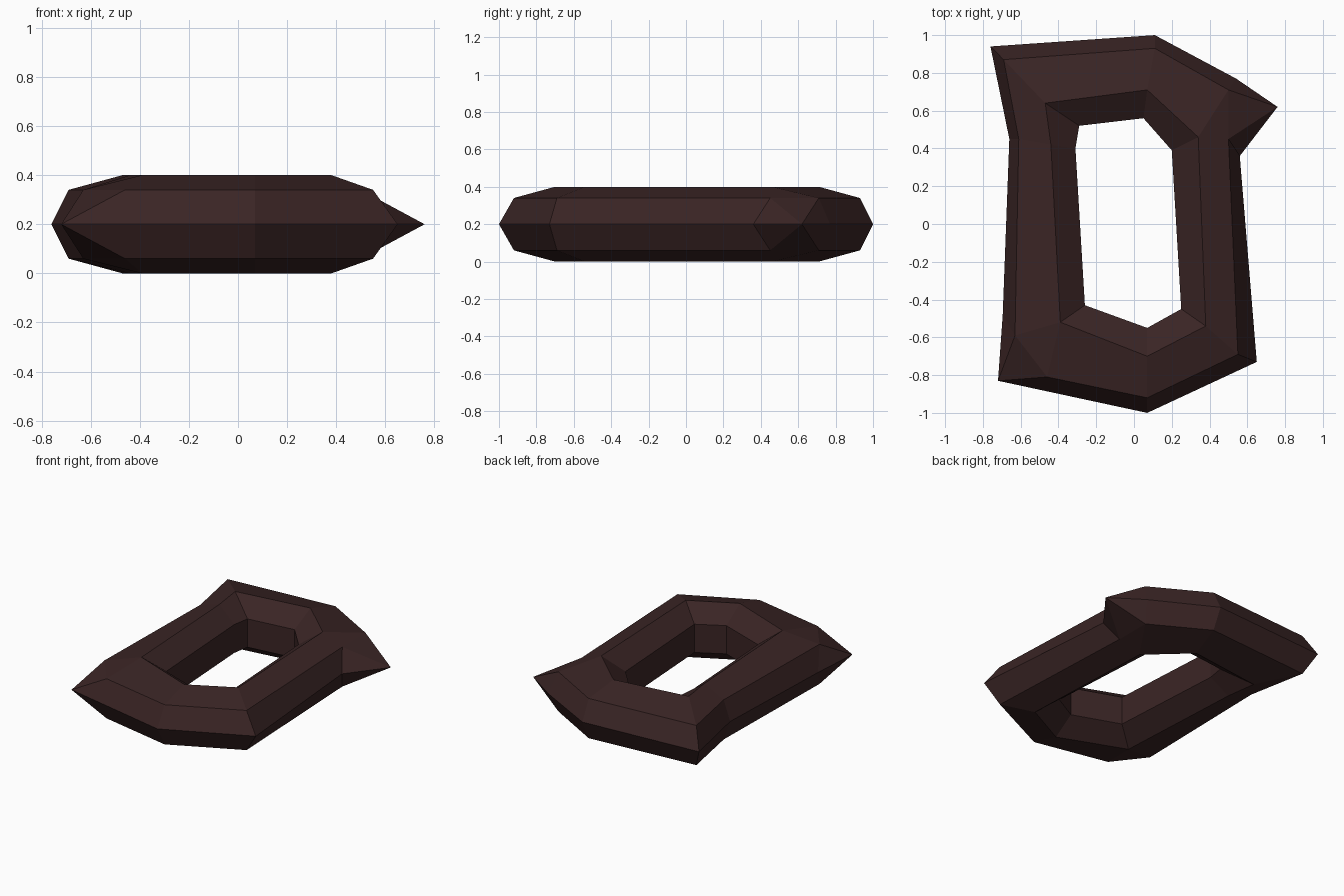
import bpy, bmesh

if "Cube" in bpy.data.objects:
    bpy.data.objects.remove(bpy.data.objects["Cube"])

# One row per station around the ring, plan positions (x, y) of:
# outer ridge, bevel edge, top rim, inner wall. Repeats make triangular spikes.
STATIONS = [
    ((-.76, .94), (-.69, .87), (-.47, .64), (-.29, .52)),
    ((.11, 1.0), (.11, .93), (.07, .71), (.05, .56)),
    ((.54, .77), (.50, .71), (.34, .46), (.20, .39)),
    ((.76, .62), (.50, .71), (.34, .46), (.20, .39)),    # side spike
    ((.76, .62), (.50, .45), (.34, .46), (.20, .39)),
    ((.56, .36), (.50, .45), (.34, .46), (.20, .39)),
    ((.65, -.73), (.55, -.69), (.38, -.54), (.25, -.45)),
    ((.07, -1.0), (.07, -.92), (.07, -.70), (.07, -.55)),
    ((-.72, -.83), (-.46, -.81), (-.39, -.52), (-.26, -.43)),  # corner spike
    ((-.72, -.83), (-.63, -.59), (-.39, -.52), (-.26, -.43)),
    ((-.695, -.48), (-.63, -.59), (-.39, -.52), (-.26, -.43)),
    ((-.66, .45), (-.61, .45), (-.44, .42), (-.31, .40)),
]
MID = 0.2
HEIGHTS = (0, .14, .2, .1)  # height of each loop above the mid plane


def section(station):
    """Closed cross-section: upper half, then its mirror below."""
    upper = [(x, y, MID + h) for (x, y), h in zip(station, HEIGHTS)]
    lower = [(x, y, 2 * MID - z) for x, y, z in reversed(upper[1:])]
    return upper + lower


# Sweep the sections into a ring, sharing coincident corners
bm = bmesh.new()
shared = {}


def vert(co):
    key = tuple(round(c, 4) for c in co)
    if key not in shared:
        shared[key] = bm.verts.new(co)
    return shared[key]


rings = [[vert(co) for co in section(s)] for s in STATIONS]
for i, ring in enumerate(rings):
    following = rings[(i + 1) % len(rings)]
    for j in range(len(ring)):
        k = (j + 1) % len(ring)
        corners = list(dict.fromkeys((ring[j], following[j], following[k], ring[k])))
        if len(corners) > 2:
            bm.faces.new(corners)
bmesh.ops.recalc_face_normals(bm, faces=bm.faces[:])

mesh = bpy.data.meshes.new("stone_ring")
bm.to_mesh(mesh)
bm.free()

# Single dark brown colour
brown = bpy.data.materials.new("dark_brown")
brown.diffuse_color = (.042, .018, .018, 1)
brown.use_nodes = True
brown.node_tree.nodes["Principled BSDF"].inputs["Base Color"].default_value = brown.diffuse_color
mesh.materials.append(brown)
bpy.context.collection.objects.link(bpy.data.objects.new("stone_ring", mesh))
